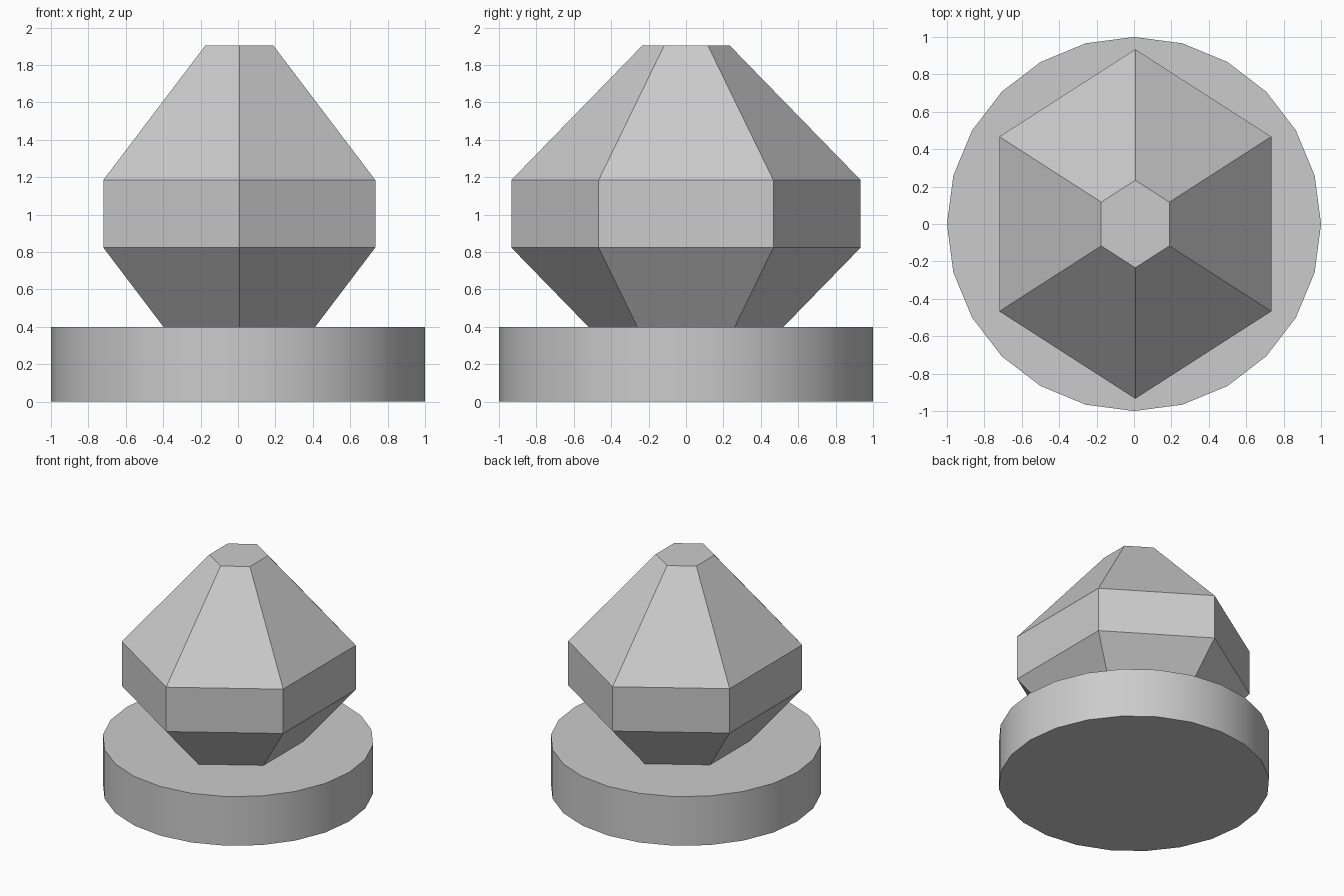
import bpy, bmesh, math

cube = bpy.data.objects.get("Cube")
if cube:
    bpy.data.objects.remove(cube, do_unlink=True)

grey = bpy.data.materials.new("plain grey")
grey.use_nodes = True
colour = (0.6, 0.6, 0.6, 1)
grey.diffuse_color = colour
grey.node_tree.nodes["Principled BSDF"].inputs["Base Color"].default_value = colour


def stack_rings(name, sides, profile, start=0.0):
    """Closed solid from (radius, height) rings of a regular polygon."""
    bm = bmesh.new()
    rings = []
    for radius, z in profile:
        angles = [start + math.tau * i / sides for i in range(sides)]
        rings.append([bm.verts.new((radius * math.cos(a), radius * math.sin(a), z))
                      for a in angles])
    for low, high in zip(rings, rings[1:]):
        for i in range(sides):
            j = (i + 1) % sides
            bm.faces.new((low[i], low[j], high[j], high[i]))
    bm.faces.new(rings[0][::-1])
    bm.faces.new(rings[-1])
    mesh = bpy.data.meshes.new(name)
    bm.to_mesh(mesh)
    bm.free()
    mesh.materials.append(grey)
    obj = bpy.data.objects.new(name, mesh)
    bpy.context.collection.objects.link(obj)
    return obj


# Round base, smooth around its side
base = stack_rings("round_base", 24, [(1, 0), (1, 0.4)])
bpy.ops.object.select_all(action="DESELECT")
base.select_set(True)
bpy.context.view_layer.objects.active = base
bpy.ops.object.shade_smooth_by_angle(angle=math.radians(30))

# Six-sided gem, narrower across x, sunk into the base
gem = stack_rings("faceted_gem", 6,
                  [(0.234, 0.105), (0.934, 0.824), (0.934, 1.185), (0.234, 1.904)],
                  start=math.pi / 2)
squash = 0.727 / (0.934 * math.cos(math.pi / 6))
for v in gem.data.vertices:
    v.co.x = v.co.x * squash + 0.007
